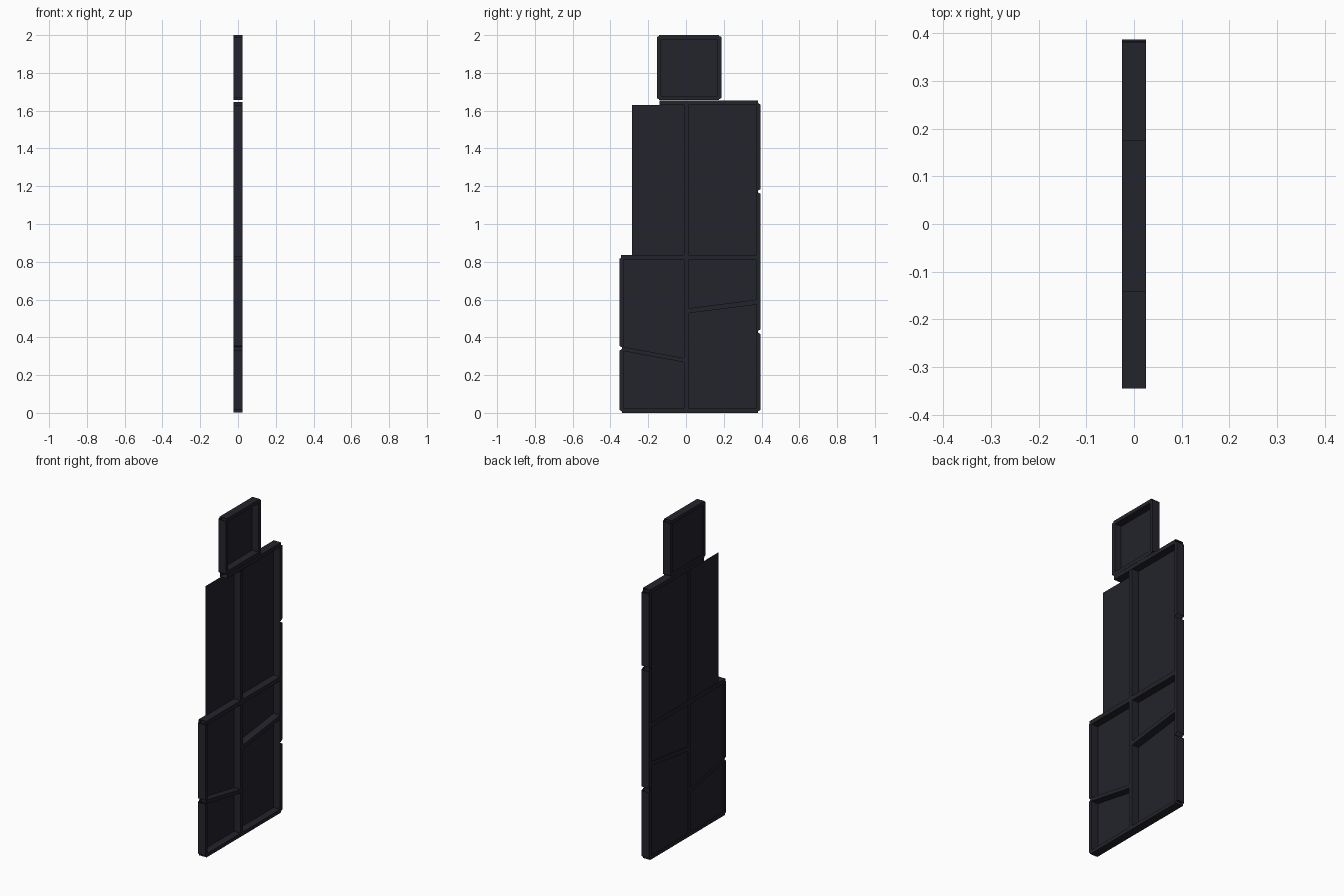
import bpy, bmesh
from mathutils import Vector

cube = bpy.data.objects.get("Cube")
if cube:
    bpy.data.objects.remove(cube, do_unlink=True)

mat = bpy.data.materials.new("dark slate")
mat.use_nodes = True
COLOUR = (0.017, 0.017, 0.025, 1)
mat.diffuse_color = COLOUR
mat.node_tree.nodes["Principled BSDF"].inputs["Base Color"].default_value = COLOUR

HALF = 0.025      # half the frame depth
PANEL_X = -0.02   # panels sit near the rear of the frame


def finish(name, bm):
    bmesh.ops.recalc_face_normals(bm, faces=bm.faces)
    mesh = bpy.data.meshes.new(name)
    bm.to_mesh(mesh)
    bm.free()
    mesh.materials.append(mat)
    obj = bpy.data.objects.new(name, mesh)
    bpy.context.collection.objects.link(obj)


def bar(name, start, end, width, taper=0.0):
    """Hollow open-ended beam from start to end in (y, z).
    Taper shortens the right-hand (positive) or left-hand (negative) edge."""
    a, b = Vector(start), Vector(end)
    d = (b - a).normalized()
    side = Vector((d.y, -d.x)) * width / 2
    cut_r, cut_l = d * max(taper, 0), d * max(-taper, 0)
    outline = [a + side + cut_r, b + side - cut_r, b - side - cut_l, a - side + cut_l]
    bm = bmesh.new()
    rear, front = [[bm.verts.new((x, p.x, p.y)) for p in outline] for x in (-HALF, HALF)]
    bm.faces.new(rear)
    bm.faces.new(front)
    for i, j in ((0, 1), (2, 3)):
        bm.faces.new((rear[i], rear[j], front[j], front[i]))
    finish(name, bm)


def panel(name, y0, y1, z0, z1):
    bm = bmesh.new()
    bm.faces.new([bm.verts.new((PANEL_X, y, z))
                  for y, z in ((y0, z0), (y1, z0), (y1, z1), (y0, z1))])
    finish(name, bm)


# Panels
panel("head_panel", -0.145, 0.18, 1.665, 1.99)
panel("upper_front_panel", -0.285, 0, 0.82, 1.63)
panel("back_panel", 0, 0.38, 0.01, 1.645)
panel("lower_front_panel", -0.34, 0, 0.01, 0.825)

# Outer uprights, split where the bars meet them
back_joints = [0.003, 0.43, 1.172, 1.645]
for i, (z0, z1) in enumerate(zip(back_joints, back_joints[1:])):
    bar(f"back_upright_{i}", (0.383, z0), (0.383, z1), 0.022, 0.012)
front_joints = [0.003, 0.342, 0.828]
for i, (z0, z1) in enumerate(zip(front_joints, front_joints[1:])):
    bar(f"front_upright_{i}", (-0.341, z0), (-0.341, z1), 0.022, -0.012)
bar("middle_upright", (0.002, 0.012), (0.002, 1.63), 0.025)

# Cross bars
bar("bottom_bar", (-0.34, 0.011), (0.382, 0.011), 0.022)
bar("middle_bar", (-0.345, 0.822), (0.38, 0.822), 0.026)
bar("top_bar", (-0.14, 1.643), (0.382, 1.643), 0.024)
bar("front_slanted_bar", (-0.34, 0.34), (0, 0.277), 0.022)
bar("back_slanted_bar", (0.01, 0.54), (0.385, 0.588), 0.026)

# Head frame
for name, z in (("head_bottom_bar", 1.667), ("head_top_bar", 1.989)):
    bar(name, (-0.143, z), (0.176, z), 0.022)
bar("head_front_bar", (-0.143, 1.656), (-0.143, 2.0), 0.022, -0.01)
bar("head_back_bar", (0.176, 1.656), (0.176, 2.0), 0.022, 0.01)
